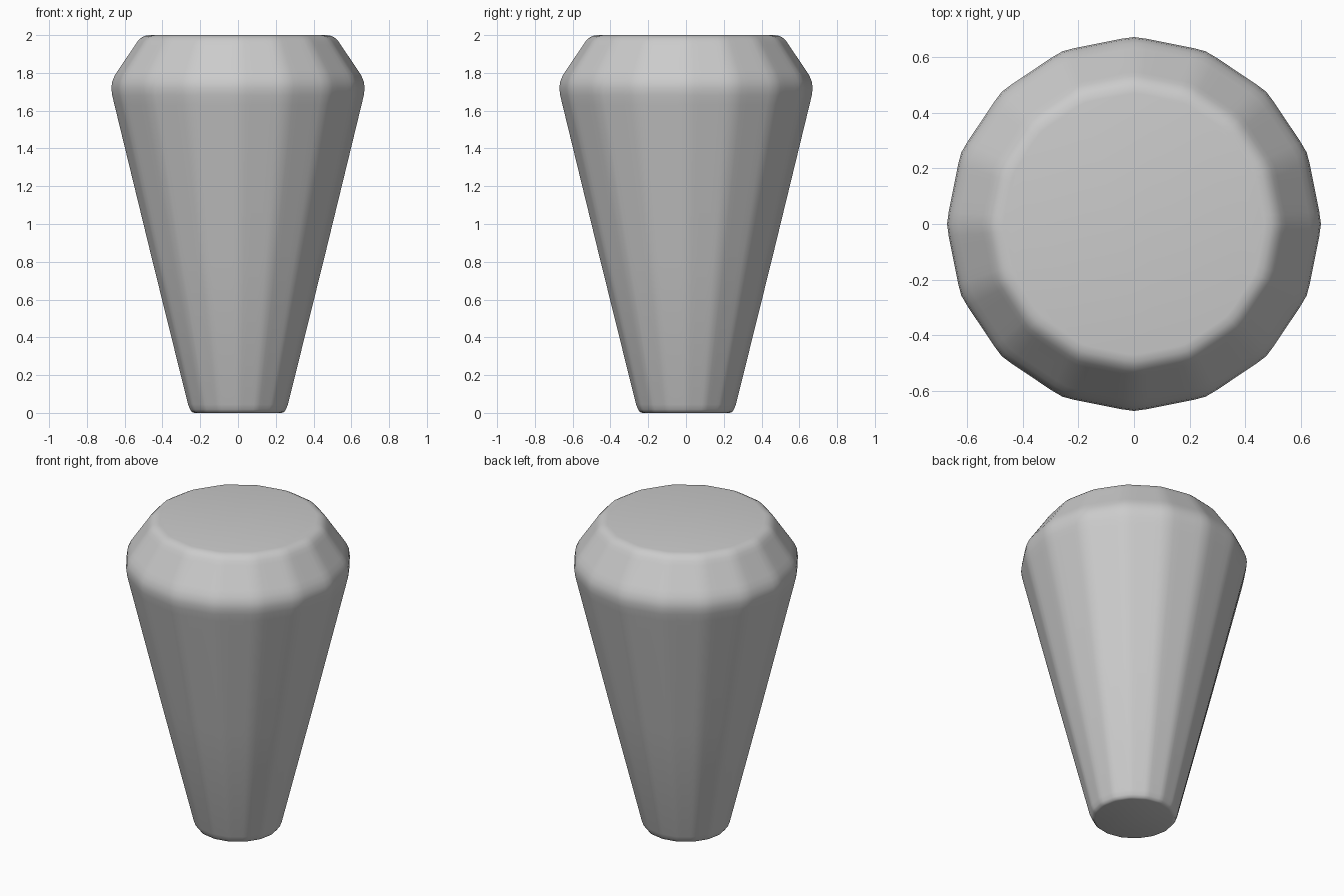
import bpy, bmesh
from math import sin, cos, pi

if "Cube" in bpy.data.objects:
    bpy.data.objects.remove(bpy.data.objects["Cube"])

SIDES = 16
STEPS = 6  # samples per facet

# Silhouette as (radius, height), from foot to crown
PROFILE = [
    (0.230, 0.0), (0.244, 0.004), (0.254, 0.018), (0.265, 0.045),
    (0.46, 0.83), (0.655, 1.63),
    (0.667, 1.68), (0.672, 1.72), (0.667, 1.755), (0.652, 1.79), (0.632, 1.82),
    (0.547, 1.945), (0.532, 1.968), (0.515, 1.985), (0.495, 1.996), (0.470, 2.0),
]


def ring_scale(i):
    """Sixteen flat sides with softened corners; corners lie on the axes."""
    half = pi / SIDES
    a = 2 * half * ((i % STEPS) / STEPS) - half
    return min(cos(half) * 1.002 / cos(a), 0.998)


# Tapered body: stacked rings with capped ends
bm = bmesh.new()
n = SIDES * STEPS
rings = []
for r, z in PROFILE:
    ring = []
    for i in range(n):
        a, s = 2 * pi * i / n, r * ring_scale(i)
        ring.append(bm.verts.new((s * cos(a), s * sin(a), z)))
    rings.append(ring)
for lo, hi in zip(rings, rings[1:]):
    for i in range(n):
        j = (i + 1) % n
        bm.faces.new((lo[i], lo[j], hi[j], hi[i]))
bm.faces.new(rings[0][::-1])
bm.faces.new(rings[-1])

mesh = bpy.data.meshes.new("tapered_body")
bm.to_mesh(mesh)
bm.free()
body = bpy.data.objects.new("tapered_body", mesh)
bpy.context.collection.objects.link(body)
for p in mesh.polygons:
    p.use_smooth = True
